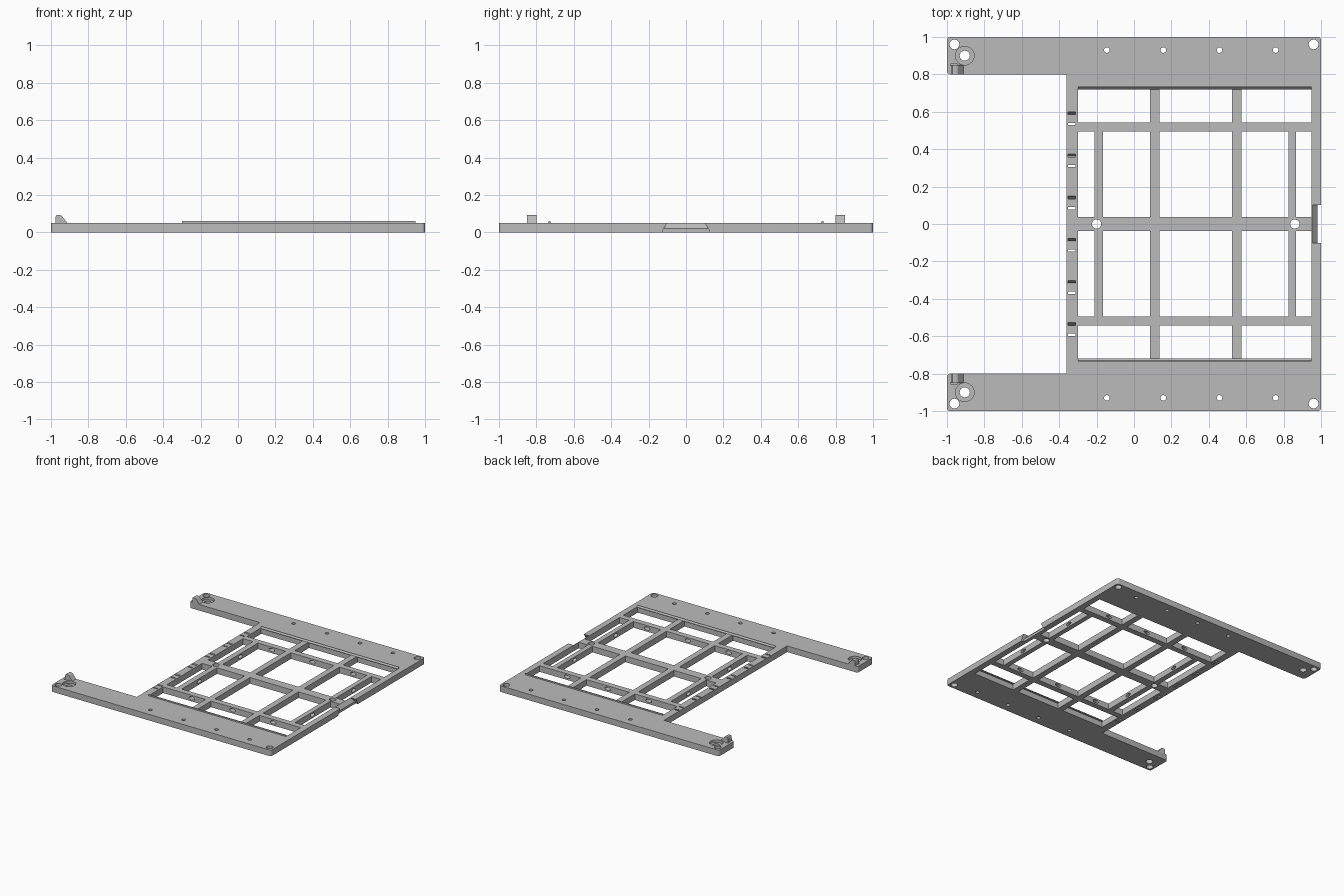
import bpy, bmesh
from mathutils import Matrix, Vector

cube = bpy.data.objects.get("Cube")
if cube:
    bpy.data.objects.remove(cube, do_unlink=True)

T = 0.05  # plate thickness

grey = bpy.data.materials.new("light grey plastic")
grey.use_nodes = True
colour = (0.5, 0.5, 0.5, 1)
grey.diffuse_color = colour
grey.node_tree.nodes["Principled BSDF"].inputs["Base Color"].default_value = colour


def prism(bm, points, offset):
    """Close a planar outline and extrude it along offset."""
    face = bm.faces.new([bm.verts.new(p) for p in points])
    res = bmesh.ops.extrude_face_region(bm, geom=[face])
    verts = [v for v in res["geom"] if isinstance(v, bmesh.types.BMVert)]
    bmesh.ops.translate(bm, vec=offset, verts=verts)


def box(bm, x0, x1, y0, y1, z0, z1):
    prism(bm, [(x0, y0, z0), (x1, y0, z0), (x1, y1, z0), (x0, y1, z0)], (0, 0, z1 - z0))


def cylinder(bm, x, y, z, r, depth, turn=None, stretch=(1, 1, 1)):
    m = Matrix.Translation((x, y, z)) @ (turn or Matrix()) @ Matrix.Diagonal((*stretch, 1))
    bmesh.ops.create_cone(bm, cap_ends=True, segments=24, radius1=r, radius2=r,
                          depth=depth, matrix=m)


def make(name, bm):
    bmesh.ops.recalc_face_normals(bm, faces=bm.faces)
    mesh = bpy.data.meshes.new(name)
    bm.to_mesh(mesh)
    bm.free()
    mesh.materials.append(grey)
    ob = bpy.data.objects.new(name, mesh)
    bpy.context.collection.objects.link(ob)
    return ob


def cut(target, bm):
    """Subtract the cutter mesh and remove it."""
    cutter = make("cutter", bm)
    cutter.hide_render = True
    mod = target.modifiers.new("cut", 'BOOLEAN')
    mod.operation, mod.solver, mod.object = 'DIFFERENCE', 'EXACT', cutter
    bpy.context.view_layer.objects.active = target
    bpy.ops.object.modifier_apply(modifier=mod.name)
    bpy.data.objects.remove(cutter, do_unlink=True)


# Base plate with two arms and rounded outer corners
bm = bmesh.new()
outline = [(-1, -1), (1, -1), (1, 1), (-1, 1), (-1, .8), (-.36, .8), (-.36, -.8), (-1, -.8)]
prism(bm, [(x, y, 0) for x, y in outline], (0, 0, T))
corners = [e for e in bm.edges
           if abs(e.verts[0].co.z - e.verts[1].co.z) > .01 and abs(e.verts[0].co.x) > .9]
bmesh.ops.bevel(bm, geom=corners, offset=.018, segments=4, affect='EDGES', profile=.5)
plate = make("frame_plate", bm)

# Open cells that leave the lattice bars
bm = bmesh.new()
inner = [(-.30, -.21), (-.165, .085), (.135, .525), (.575, .825), (.865, .95)]
outer = [(-.30, .085), (.135, .525), (.575, .95)]
for row, y0, y1 in ((inner, .037, .495), (outer, .543, .73)):
    for x0, x1 in row:
        box(bm, x0, x1, y0, y1, -.1, .15)
        box(bm, x0, x1, -y1, -y0, -.1, .15)
cut(plate, bm)

# Vertical screw holes
bm = bmesh.new()
for s in (-1, 1):
    for x in (-.96, .96):
        cylinder(bm, x, .96 * s, .02, .026, .3)
    cylinder(bm, -.905, .9 * s, .02, .027, .3)
    for x in (-.145, .157, .457, .757):
        cylinder(bm, x, .93 * s, .02, .015, .3)
for x in (-.2, .86):
    cylinder(bm, x, 0, .02, .025, .3)
cut(plate, bm)

# Counterbores in the arms
bm = bmesh.new()
for s in (-1, 1):
    cylinder(bm, -.905, .9 * s, .08, .05, .1)
cut(plate, bm)

# Sideways holes through the bars, one in the middle of each bar span
bm = bmesh.new()
along_y = Matrix.Rotation(1.5708, 4, 'X')
along_x = Matrix.Rotation(1.5708, 4, 'Y')
for s in (-1, 1):
    for x in (-.04, .33, .70):
        cylinder(bm, x, .519 * s, T / 2, .013, .1, along_y, (2, 1, 1))
    for x in (-.187, .845):
        cylinder(bm, x, .266 * s, T / 2, .013, .07, along_x, (1, 2, 1))
cut(plate, bm)

# Pairs of cable tie slots in the left rail: one straight, one slanted
bm = bmesh.new()
for i in range(6):
    y = .595 - .2255 * i
    box(bm, -.353, -.313, y - .066, y - .054, -.1, .15)
    slant = [(-.353, y - .008, T + .01), (-.313, y - .008, T + .01),
             (-.313, y + .008, T + .01), (-.353, y + .008, T + .01)]
    prism(bm, slant, (0, -.026, -.09))
cut(plate, bm)

# Flared notch in the right edge with a sloping lead-in
bm = bmesh.new()
rings = []
for z, x, h in ((-.01, .98, .132), (.02, .98, .12), (.06, .943, .094)):
    rings.append([bm.verts.new(p) for p in
                  ((x, -h, z), (1.1, -h, z), (1.1, h, z), (x, h, z))])
for low, high in zip(rings, rings[1:]):
    for i in range(4):
        j = (i + 1) % 4
        bm.faces.new((low[i], low[j], high[j], high[i]))
bm.faces.new(rings[0])
bm.faces.new(rings[-1])
cut(plate, bm)

# Thin relief gaps beside the arm clips
bm = bmesh.new()
for s in (-1, 1):
    y0, y1 = sorted((.847 * s, .856 * s))
    box(bm, -.982, -.945, y0, y1, .02, .15)
cut(plate, bm)

for s, side in ((-1, "front"), (1, "back")):
    # Wedge clip on the end of the arm
    bm = bmesh.new()
    profile = [(-.977, T - .005), (-.912, T - .005), (-.912, T), (-.942, .088),
               (-.95, .092), (-.97, .092), (-.975, .085)]
    prism(bm, [(x, .80 * s, z) for x, z in profile], (0, .05 * s, 0))
    make(side + "_clip", bm)

    # Low wedge-shaped lip along the window edge
    bm = bmesh.new()
    lip = [(.735, T - .005), (.735, .061), (.729, .061), (.719, T), (.719, T - .005)]
    prism(bm, [(-.30, y * s, z) for y, z in lip], (1.25, 0, 0))
    make(side + "_window_lip", bm)

# Smooth the round walls and keep the edges crisp
bpy.ops.object.select_all(action='DESELECT')
plate.select_set(True)
bpy.context.view_layer.objects.active = plate
bpy.ops.object.shade_smooth_by_angle(angle=.6)
